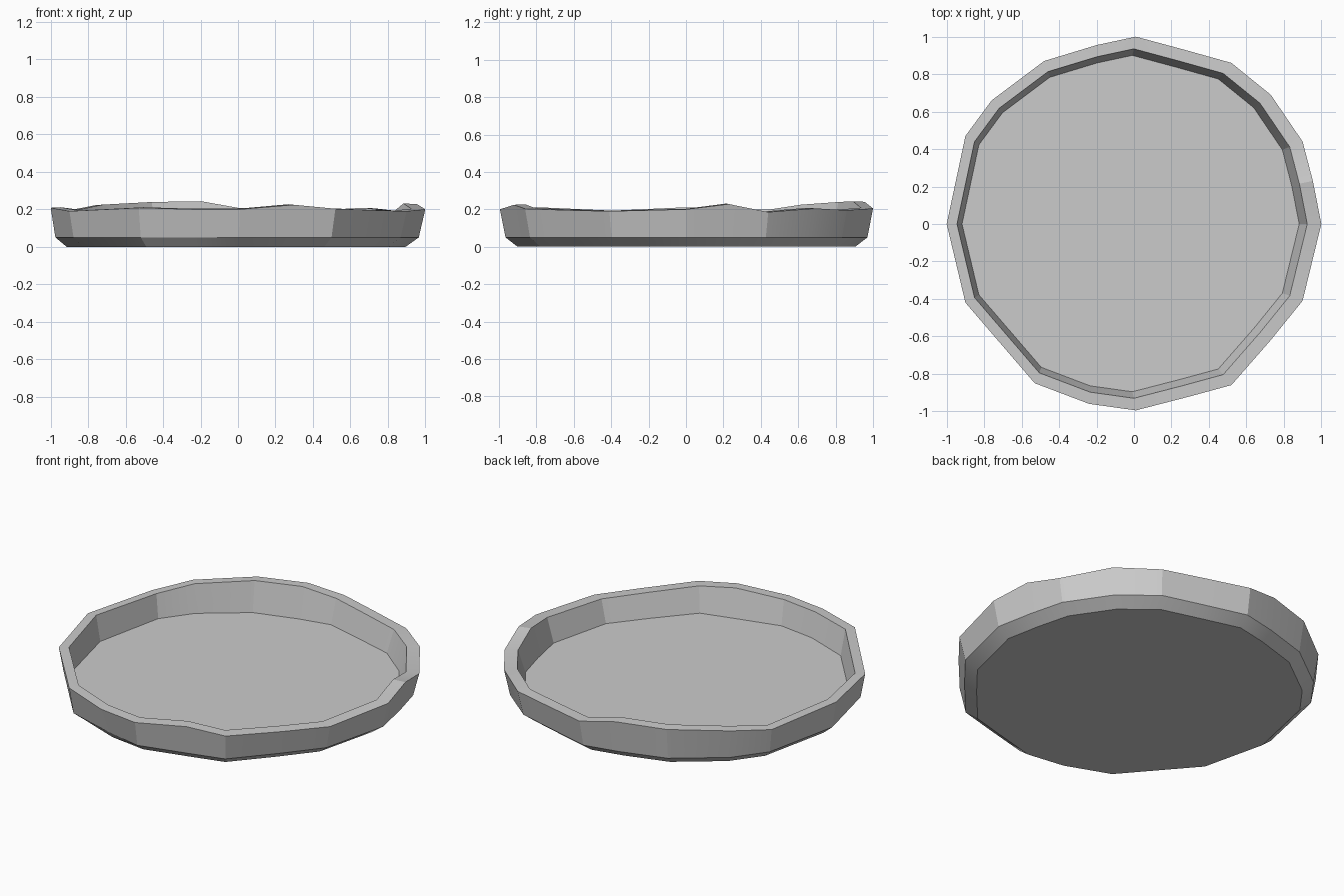
import bpy, bmesh, math

cube = bpy.data.objects.get("Cube")
if cube:
    bpy.data.objects.remove(cube, do_unlink=True)

# One plain stone-grey material
grey = bpy.data.materials.new("plain_grey")
grey.use_nodes = True
colour = (0.6, 0.6, 0.6, 1)
grey.diffuse_color = colour
grey.node_tree.nodes["Principled BSDF"].inputs["Base Color"].default_value = colour

# Hand-shaped rim outline: x, y and uneven rim height, counter-clockwise
rim = [(1, 0, .2), (.955, .23, .228), (.9, .44, .185), (.73, .69, .205),
       (.52, .86, .195), (.27, .93, .2), (.01, 1, .205), (-.2, .955, .24),
       (-.48, .87, .236), (-.76, .66, .222), (-.9, .47, .195), (-1, 0, .208),
       (-.9, -.42, .19), (-.53, -.85, .208), (-.24, -.96, .2), (.01, -.995, .2),
       (.3, -.92, .224), (.52, -.86, .203), (.73, -.62, .195), (.9, -.41, .19)]

bm = bmesh.new()


def ring(scale, shift, height):
    """One loop following the outline; height maps the rim height to z."""
    return [bm.verts.new((x * scale + shift, y * scale, height(z))) for x, y, z in rim]


def bridge(a, b):
    for i in range(len(a)):
        j = (i + 1) % len(a)
        bm.faces.new((a[i], a[j], b[j], b[i]))


# Underside, chamfer, outer wall, rim top, inner wall and floor
loops = [ring(.905, -.01, lambda z: 0),
         ring(.97, -.005, lambda z: .05),
         ring(1, 0, lambda z: z),
         ring(.935, -.01, lambda z: z + .003),
         ring(.9, -.018, lambda z: .06)]
for lower, upper in zip(loops, loops[1:]):
    bridge(lower, upper)
bm.faces.new(loops[-1])
bm.faces.new(list(reversed(loops[0])))

# Slight dent in the front of the outer wall
loops[1][14].co.y += .02
bmesh.ops.recalc_face_normals(bm, faces=bm.faces)

mesh = bpy.data.meshes.new("round_tray")
bm.to_mesh(mesh)
bm.free()
mesh.materials.append(grey)
tray = bpy.data.objects.new("round_tray", mesh)
bpy.context.collection.objects.link(tray)

# Soft blends on shallow bends, crisp on the rim and chamfer
bpy.ops.object.select_all(action="DESELECT")
tray.select_set(True)
bpy.context.view_layer.objects.active = tray
bpy.ops.object.shade_smooth_by_angle(angle=math.radians(18))
